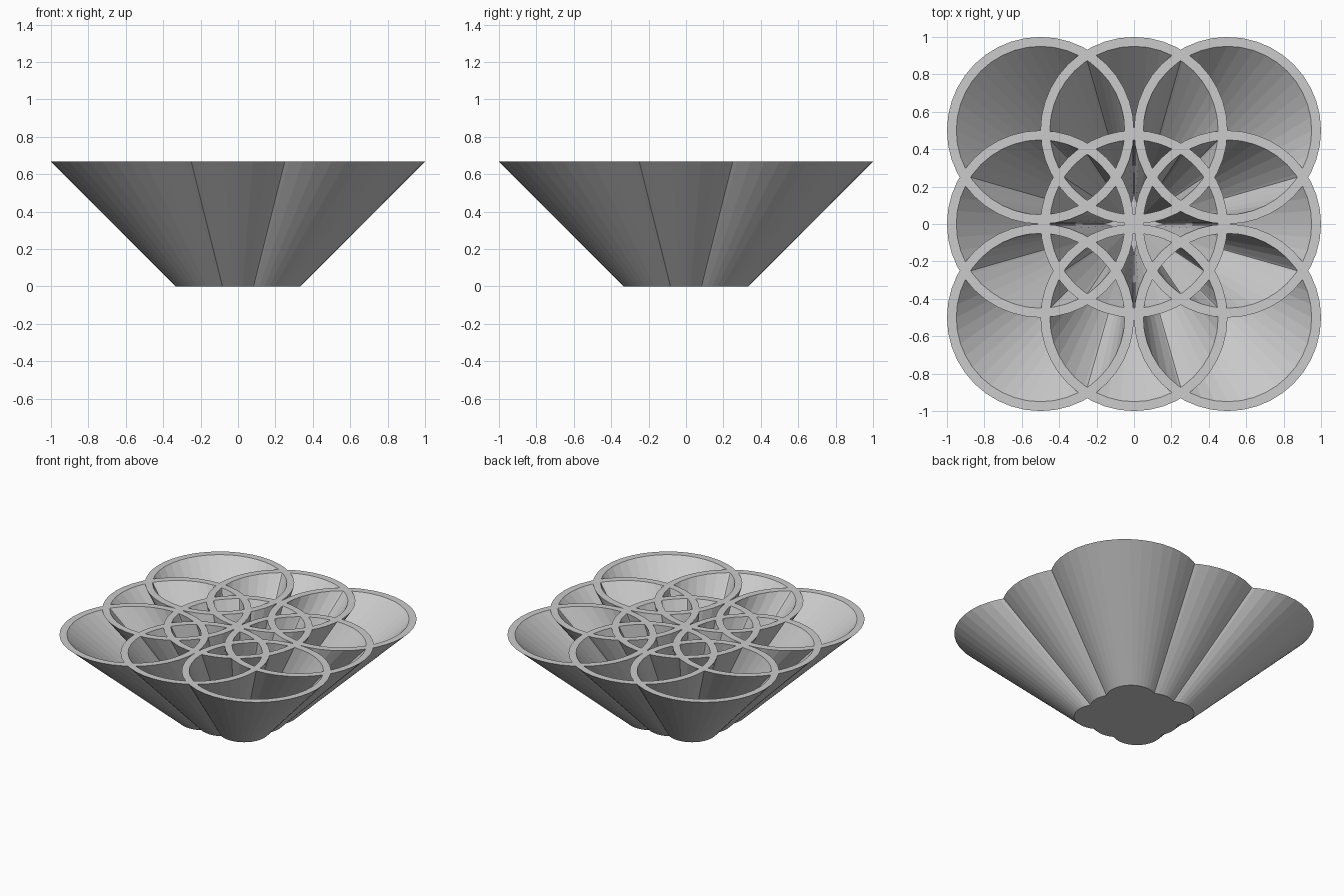
import bpy, bmesh
from math import cos, sin, pi
from mathutils import Vector
from mathutils.geometry import delaunay_2d_cdt

if "Cube" in bpy.data.objects:
    bpy.data.objects.remove(bpy.data.objects["Cube"])

SIDES = 40
OUTER, INNER = 0.5, 0.45
TOP, FLOOR = 2 / 3, 0.03          # rim height and thickness of the closed base
centres = [Vector((x, y)) for x in (-0.5, 0, 0.5) for y in (-0.5, 0, 0.5)]


def inside(p, c, r):
    """True when p lies in the regular polygon of radius r around c."""
    d = p - c
    apothem = r * cos(pi / SIDES)
    return all(d.x * cos((i + 0.5) * 2 * pi / SIDES) + d.y * sin((i + 0.5) * 2 * pi / SIDES) < apothem
               for i in range(SIDES))


# Plan: nine overlapping rings, split where they cross
points, edges = [], []
for c in centres:
    for r in (OUTER, INNER):
        start = len(points)
        for i in range(SIDES):
            a = 2 * pi * i / SIDES
            points.append(c + Vector((r * cos(a), r * sin(a))))
            edges.append((start + i, start + (i + 1) % SIDES))
plan, _, tris, *_ = delaunay_2d_cdt(points, edges, [], 0, 1e-5)

# Sort the plan into ring walls and pockets
walls, pockets = [], []
for t in tris:
    t = list(t)
    p0, p1, p2 = (plan[i] for i in t[:3])
    if (p1 - p0).cross(p2 - p0) < 0:
        t.reverse()
    mid = sum((plan[i] for i in t), Vector((0, 0))) / len(t)
    hits = [c for c in centres if inside(mid, c, OUTER)]
    if any(not inside(mid, c, INNER) for c in hits):
        walls.append(t)
    elif hits:
        pockets.append(t)

bm = bmesh.new()
cache = {}


def vert(i, z):
    """Plan point i at height z; the plan shrinks to a third at the base."""
    if (i, z) not in cache:
        s = 1 / 3 + z
        cache[i, z] = bm.verts.new((plan[i].x * s, plan[i].y * s, z))
    return cache[i, z]


def loop_edges(t):
    return list(zip(t, t[1:] + t[:1]))


# Rim, pocket floors and underside
for t in walls:
    bm.faces.new([vert(i, TOP) for i in t])
for t in pockets:
    bm.faces.new([vert(i, FLOOR) for i in t])
for t in walls + pockets:
    bm.faces.new([vert(i, 0.0) for i in reversed(t)])

# Slanting sides, outside and inside the pockets
wall_edges = {e for t in walls for e in loop_edges(t)}
pocket_edges = {e for t in pockets for e in loop_edges(t)}
for a, b in wall_edges:
    if (b, a) in wall_edges:
        continue
    low = FLOOR if (b, a) in pocket_edges else 0.0
    bm.faces.new([vert(a, low), vert(b, low), vert(b, TOP), vert(a, TOP)])

mesh = bpy.data.meshes.new("ring_bowl")
bm.to_mesh(mesh)
bm.free()
bpy.context.collection.objects.link(bpy.data.objects.new("ring_bowl", mesh))
